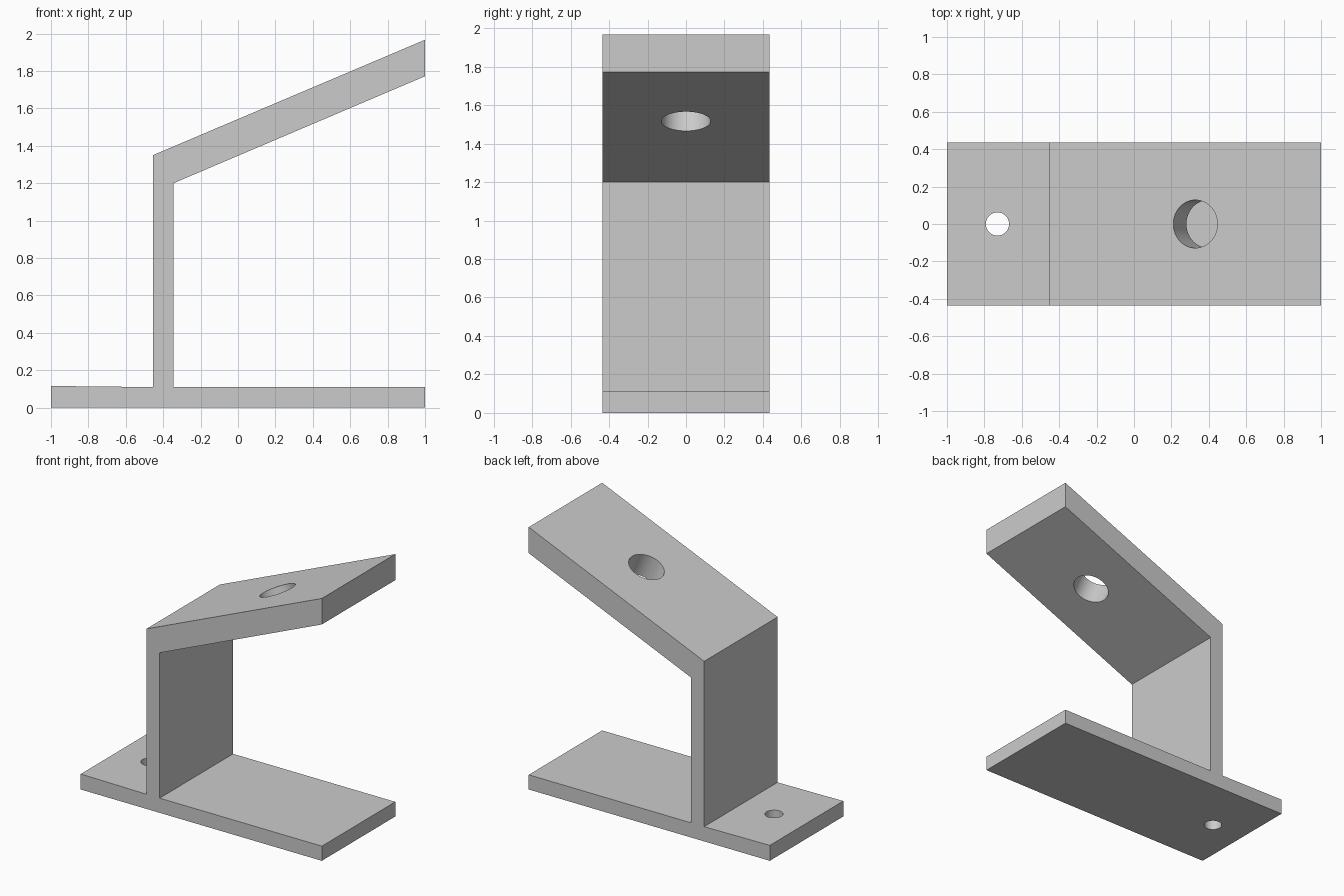
import bpy, bmesh, math
from mathutils import Vector

if "Cube" in bpy.data.objects:
    bpy.data.objects.remove(bpy.data.objects["Cube"], do_unlink=True)

HALF_DEPTH = 0.435

# Single grey material
grey = bpy.data.materials.new("plain grey")
grey.use_nodes = True
colour = (0.6, 0.6, 0.6, 1)
grey.diffuse_color = colour
grey.node_tree.nodes["Principled BSDF"].inputs["Base Color"].default_value = colour


def extrude_profile(name, points):
    """Extrude an x-z outline along y."""
    bm = bmesh.new()
    face = bm.faces.new([bm.verts.new((x, -HALF_DEPTH, z)) for x, z in points])
    result = bmesh.ops.extrude_face_region(bm, geom=[face])
    moved = [v for v in result["geom"] if isinstance(v, bmesh.types.BMVert)]
    bmesh.ops.translate(bm, verts=moved, vec=(0, 2 * HALF_DEPTH, 0))
    bmesh.ops.recalc_face_normals(bm, faces=bm.faces)
    mesh = bpy.data.meshes.new(name)
    bm.to_mesh(mesh)
    bm.free()
    obj = bpy.data.objects.new(name, mesh)
    bpy.context.collection.objects.link(obj)
    mesh.materials.append(grey)
    return obj


def drill(target, centre, radius, tilt):
    """Cut a round through hole, tilted about y."""
    bpy.ops.mesh.primitive_cylinder_add(vertices=64, radius=radius, depth=0.6,
                                        location=centre, rotation=(0, tilt, 0))
    cutter = bpy.context.object
    cutter.name = "hole_cutter"
    cutter.hide_render = True
    cutter.data.materials.append(grey)
    mod = target.modifiers.new("hole", "BOOLEAN")
    mod.operation = "DIFFERENCE"
    mod.solver = "EXACT"
    mod.object = cutter
    bpy.context.view_layer.objects.active = target
    bpy.ops.object.modifier_apply(modifier=mod.name)
    bpy.data.objects.remove(cutter, do_unlink=True)


# Base plate, upright wall and sloping top plate as one outline
upper_corner, upper_tip = Vector((-0.455, 1.35)), Vector((1, 1.967))
bracket = extrude_profile("angled_bracket", [
    (-1, 0), (1, 0), (1, 0.11), (-0.345, 0.11), (-0.345, 1.2),
    (1, 1.772), upper_tip, upper_corner, (-0.455, 0.11), (-1, 0.116),
])

# Sloping plate hole, square to its surface
run = upper_tip - upper_corner
slope = math.atan2(run.y, run.x)
spot = upper_corner + run * 0.538
drill(bracket, (spot.x, 0, spot.y), 0.128, -slope)

# Base plate hole
drill(bracket, (-0.73, 0, 0.05), 0.062, 0)

bpy.ops.object.select_all(action="DESELECT")
bracket.select_set(True)
bpy.context.view_layer.objects.active = bracket
bpy.ops.object.shade_smooth_by_angle(angle=math.radians(20))
